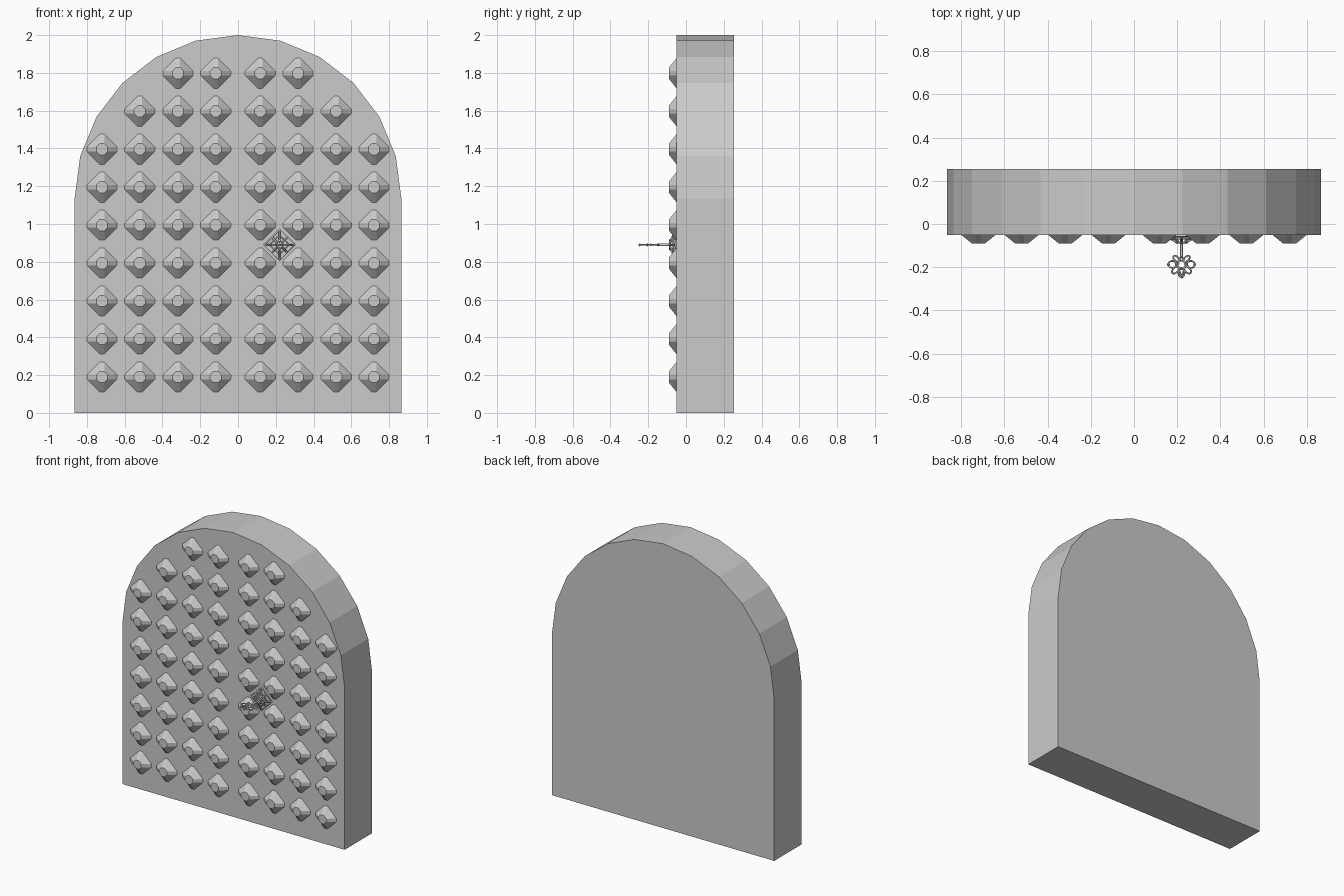
import bpy, bmesh, math
from mathutils import Vector

if "Cube" in bpy.data.objects:
    bpy.data.objects.remove(bpy.data.objects["Cube"])

stone = bpy.data.materials.new("light_grey")
stone.diffuse_color = (0.6, 0.6, 0.6, 1)
stone.use_nodes = True
stone.node_tree.nodes["Principled BSDF"].inputs["Base Color"].default_value = stone.diffuse_color
FRONT = -0.05


def make_object(name, bm):
    bmesh.ops.recalc_face_normals(bm, faces=bm.faces)
    mesh = bpy.data.meshes.new(name)
    bm.to_mesh(mesh)
    bm.free()
    mesh.materials.append(stone)
    obj = bpy.data.objects.new(name, mesh)
    bpy.context.collection.objects.link(obj)
    return obj


# Arched door slab: straight sides and a 12-segment half-circle top
R, SPRING = 0.865, 1.135
outline = [(-R, 0), (R, 0)]
outline += [(R * math.cos(math.pi * i / 12), SPRING + R * math.sin(math.pi * i / 12)) for i in range(13)]
bm = bmesh.new()
face = bm.faces.new([bm.verts.new((x, FRONT, z)) for x, z in outline])
ext = bmesh.ops.extrude_face_region(bm, geom=[face])
bmesh.ops.translate(bm, vec=(0, 0.305, 0),
                    verts=[v for v in ext["geom"] if isinstance(v, bmesh.types.BMVert)])
make_object("door_slab", bm)


def add_stud(bm, cx, cz, r=0.08, top=0.03, depth=0.04):
    """Diamond pyramid with narrow chamfered ridges and a flat tip."""
    rings = []
    for rad, w, y in ((r, 0.012, FRONT), (top, 0.012, FRONT - depth)):
        ring = []
        for k in range(4):
            a = k * math.pi / 2
            c, s = math.cos(a), math.sin(a)
            for t in (-w, w):
                ring.append(bm.verts.new((cx + rad * c - t * s, y, cz + rad * s + t * c)))
        rings.append(ring)
    base, tip = rings
    for i in range(8):
        j = (i + 1) % 8
        bm.faces.new((base[i], base[j], tip[j], tip[i]))
    bm.faces.new(tip)


# Studs in rows, narrowing with the arch
bm = bmesh.new()
columns = (0.118, 0.318, 0.52, 0.72)
for row in range(9):
    count = 4 if row < 7 else 10 - row - 0 if row == 7 else 2
    count = min(count, 3) if row == 7 else count
    for x in columns[:count]:
        for side in (-1, 1):
            add_stud(bm, side * x, 0.19 + 0.201 * row)
make_object("door_studs", bm)

# Handle
HX, HZ = 0.22, 0.89


def wire(name, strands, radius):
    curve = bpy.data.curves.new(name, "CURVE")
    curve.dimensions = "3D"
    curve.bevel_depth = radius
    curve.bevel_resolution = 1
    curve.use_fill_caps = True
    for points, closed in strands:
        s = curve.splines.new("POLY")
        s.points.add(len(points) - 1)
        for p, co in zip(s.points, points):
            p.co = (*co, 1)
        s.use_cyclic_u = closed
    curve.materials.append(stone)
    obj = bpy.data.objects.new(name, curve)
    bpy.context.collection.objects.link(obj)
    return obj


def loop(cx, cy, rx, ry, turn=0, n=14):
    """Closed oval lying flat in the handle plane."""
    pts = []
    for i in range(n):
        a = 2 * math.pi * i / n
        u, v = rx * math.cos(a), ry * math.sin(a)
        pts.append((HX + cx + u * math.cos(turn) - v * math.sin(turn),
                    cy + u * math.sin(turn) + v * math.cos(turn), HZ))
    return pts, True


# Open lattice rosette behind the handle
lattice = []
for rad, y in ((0.08, -0.054), (0.052, -0.066), (0.025, -0.085)):
    lattice.append(([(HX + rad, y, HZ), (HX, y, HZ + rad), (HX - rad, y, HZ), (HX, y, HZ - rad)], True))
for k in range(8):
    a = k * math.pi / 4
    r = 0.08 if k % 2 == 0 else 0.056
    d = Vector((math.cos(a), 0, math.sin(a)))
    c = Vector((HX, 0, HZ))
    lattice.append(([c + d * r + Vector((0, -0.052, 0)), c + d * 0.015 + Vector((0, -0.088, 0))], False))
wire("handle_rosette", lattice, 0.005)

# Stem
wire("handle_stem", [([(HX, -0.045, HZ), (HX, -0.15, HZ)], False)], 0.007)

# Flat filigree grip: lobes around a small centre ring
grip = [loop(0, -0.19, 0.02, 0.02), loop(0, -0.226, 0.014, 0.02)]
for side in (-1, 1):
    grip.append(loop(side * 0.043, -0.187, 0.018, 0.016))
    grip.append(loop(side * 0.028, -0.213, 0.02, 0.012, -side * math.pi / 4))
    grip.append(loop(side * 0.024, -0.161, 0.018, 0.01, side * math.pi / 4))
    grip.append(([(HX, -0.145, HZ), (HX + side * 0.018, -0.19, HZ), (HX, -0.247, HZ)], False))
wire("handle_grip", grip, 0.004)

# Little beads on the grip
bm = bmesh.new()
for dx, y in ((0, -0.245), (0, -0.205), (0, -0.15), (0.061, -0.187), (-0.061, -0.187)):
    made = bmesh.ops.create_icosphere(bm, subdivisions=1, radius=0.008)
    bmesh.ops.translate(bm, vec=(HX + dx, y, HZ), verts=made["verts"])
make_object("handle_beads", bm)
